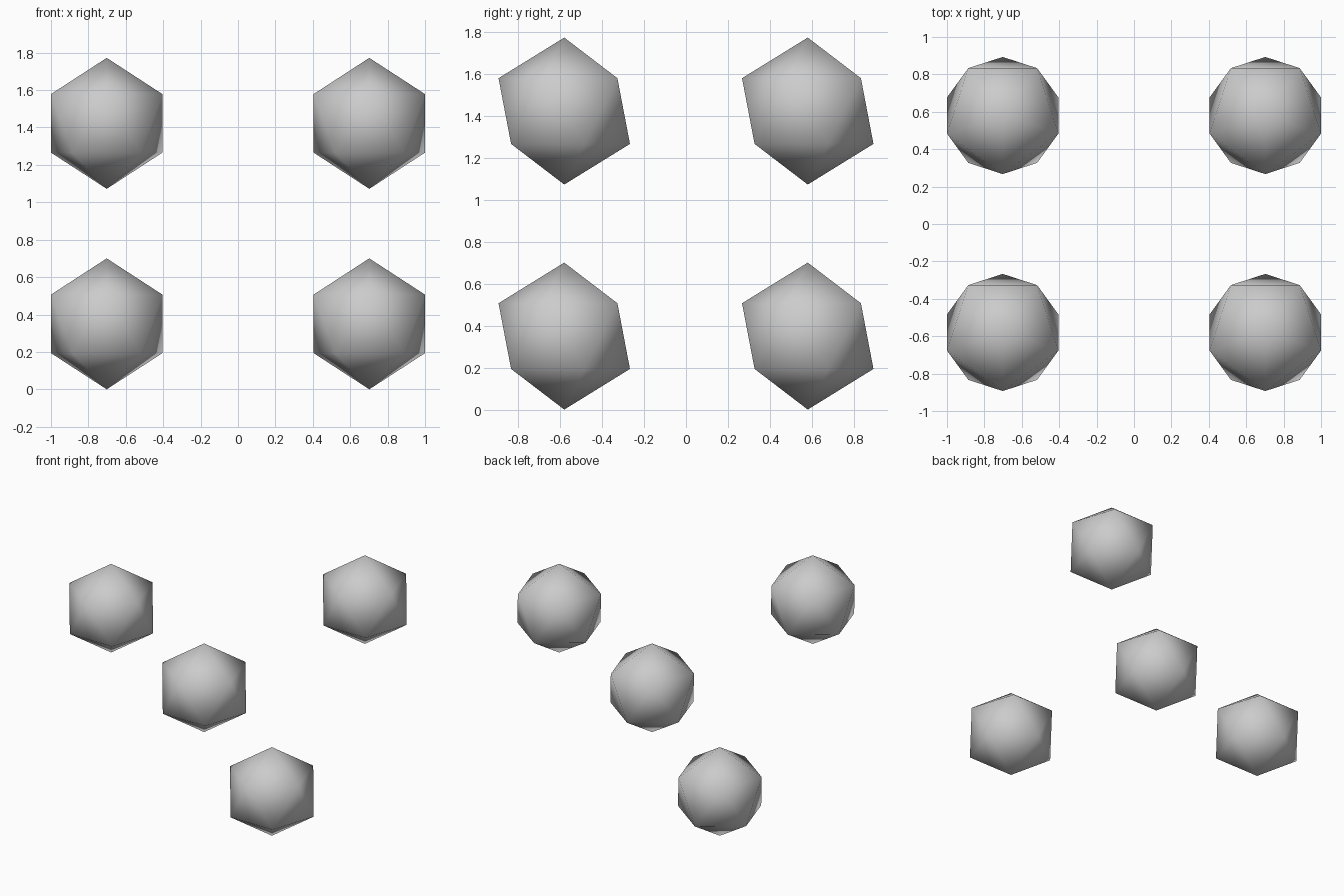
import bpy, math

if "Cube" in bpy.data.objects:
    bpy.data.objects.remove(bpy.data.objects["Cube"])

R = 0.35
X, Y = 0.702, 0.58
LOW, HIGH = R, 1.422

# Four smooth-shaded icosahedra on alternating corners of a box
for name, sx, sy, z in (
    ("upper_front_left_ball", -1, -1, HIGH),
    ("upper_back_right_ball", 1, 1, HIGH),
    ("lower_back_left_ball", -1, 1, LOW),
    ("lower_front_right_ball", 1, -1, LOW),
):
    bpy.ops.mesh.primitive_ico_sphere_add(
        subdivisions=1, radius=R, location=(sx * X, sy * Y, z),
        rotation=(0, 0, -math.pi / 2))
    ball = bpy.context.object
    ball.name = name
    bpy.ops.object.shade_smooth()
